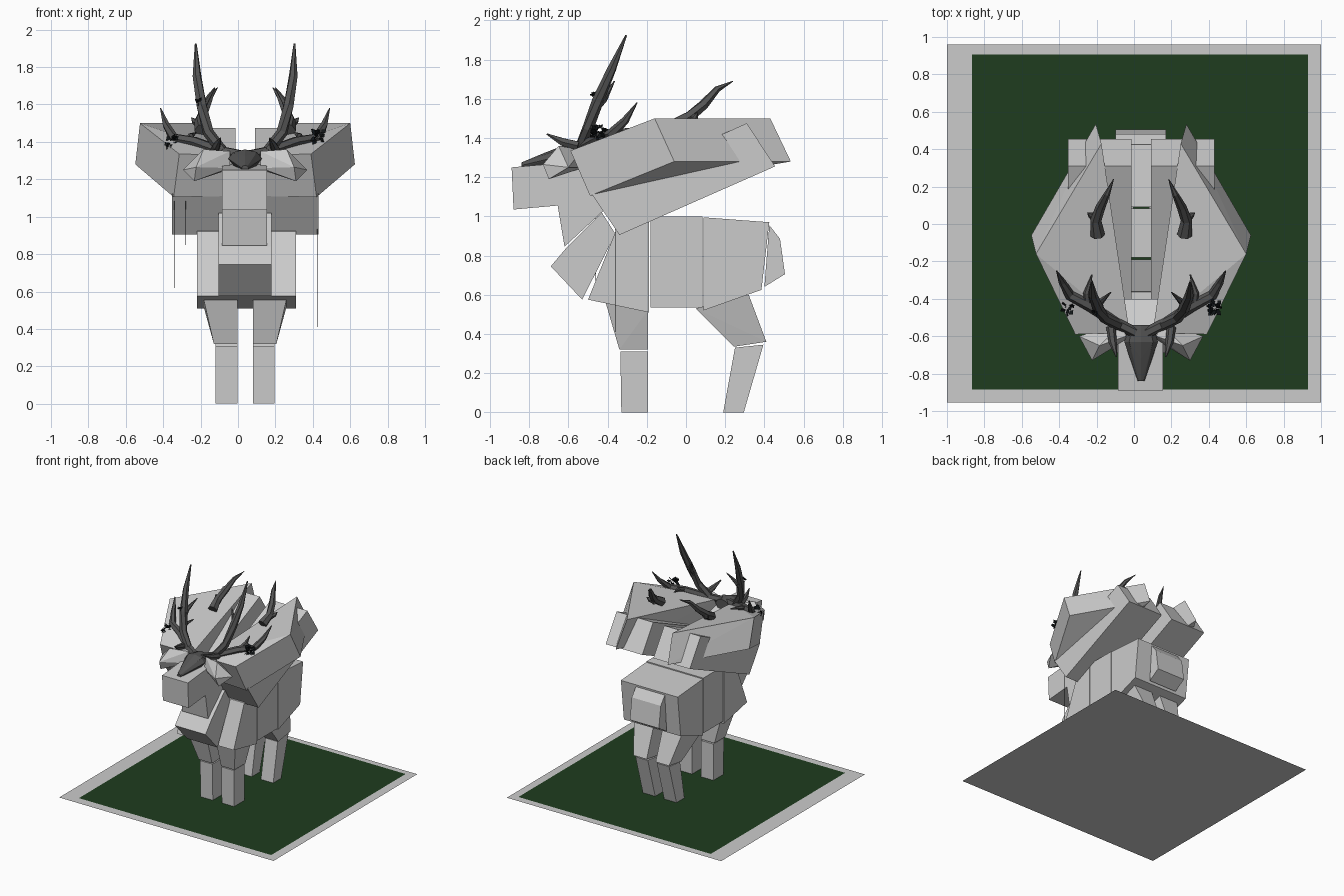
import bpy, bmesh, math, random
from mathutils import Vector

if "Cube" in bpy.data.objects:
    bpy.data.objects.remove(bpy.data.objects["Cube"])

CX = 0.038  # symmetry plane of the animal
random.seed(4)


def material(name, rgb):
    m = bpy.data.materials.new(name)
    m.diffuse_color = (*rgb, 1)
    m.use_nodes = True
    m.node_tree.nodes["Principled BSDF"].inputs["Base Color"].default_value = m.diffuse_color
    return m


GREEN = material("grass_green", (0.013, 0.045, 0.013))
BONE = material("dark_bone", (0.09, 0.09, 0.09))
BLACK = material("leaf_black", (0.006, 0.008, 0.009))


def finish(name, bm, mat=None, normals=True):
    if normals:
        bmesh.ops.recalc_face_normals(bm, faces=bm.faces)
    me = bpy.data.meshes.new(name)
    bm.to_mesh(me)
    bm.free()
    ob = bpy.data.objects.new(name, me)
    bpy.context.collection.objects.link(ob)
    if mat:
        me.materials.append(mat)
    return ob


def prism(name, poly, x0, x1, inset=0):
    """Side profile (y, z) extruded across x."""
    bm = bmesh.new()
    a = [bm.verts.new((x0, y, z)) for y, z in poly]
    b = [bm.verts.new((x1, y, z)) for y, z in poly]
    bm.faces.new(a)
    bm.faces.new(b)
    for i in range(len(poly)):
        j = (i + 1) % len(poly)
        bm.faces.new((a[i], a[j], b[j], b[i]))
    return finish(name, bm)


def hull(name, pts, mat=None):
    bm = bmesh.new()
    for p in pts:
        bm.verts.new(p)
    bmesh.ops.convex_hull(bm, input=bm.verts)
    bmesh.ops.dissolve_limit(bm, angle_limit=0.03, verts=bm.verts, edges=bm.edges)
    return finish(name, bm, mat)


def tube(name, path, radii, sides=6, mat=BONE):
    """Faceted tapering branch along a path."""
    bm = bmesh.new()
    pts = [Vector(p) for p in path]
    rings = []
    for i, p in enumerate(pts):
        d = pts[min(i + 1, len(pts) - 1)] - pts[max(i - 1, 0)]
        q = d.to_track_quat('Z', 'Y')
        rings.append([bm.verts.new(p + q @ Vector((radii[i] * math.cos(t), radii[i] * math.sin(t), 0)))
                      for t in [2 * math.pi * k / sides for k in range(sides)]])
    for r, s in zip(rings, rings[1:]):
        for k in range(sides):
            n = (k + 1) % sides
            bm.faces.new((r[k], r[n], s[n], s[k]))
    bm.faces.new(rings[0])
    bm.faces.new(rings[-1])
    return finish(name, bm, mat)


def side(pts, s):
    """Points given for the +x side, mirrored when s is -1."""
    return [p if s > 0 else (2 * CX - p[0], p[1], p[2]) for p in pts]


def sheet(name, x0, x1, y0, y1, z, mat=None):
    bm = bmesh.new()
    bm.faces.new([bm.verts.new(v) for v in ((x0, y0, z), (x1, y0, z), (x1, y1, z), (x0, y1, z))])
    finish(name, bm, mat, False)


# Base sheets
sheet("base_sheet", -1, 1, -0.955, 0.96, 0)
sheet("grass_sheet", -0.865, 0.93, -0.885, 0.905, 0.004, GREEN)

# Body blocks
prism("shoulder_block", [(-0.36, 0.92), (-0.19, 0.99), (-0.19, 0.51), (-0.50, 0.575)], -0.22, 0.31)
prism("middle_block", [(-0.18, 1.0), (0.083, 1.0), (0.083, 0.535), (-0.18, 0.535)], -0.22, 0.31)
prism("hind_block", [(0.09, 0.995), (0.425, 0.97), (0.385, 0.625), (0.09, 0.52)], -0.22, 0.31)
prism("tail", [(0.425, 0.955), (0.48, 0.885), (0.505, 0.705), (0.40, 0.64)], -0.10, 0.17)
prism("chest", [(-0.43, 1.02), (-0.36, 0.91), (-0.53, 0.575), (-0.69, 0.745), (-0.61, 0.84)], -0.105, 0.18)

# Head and neck
prism("head", [(-0.89, 1.25), (-0.88, 1.035), (-0.655, 1.055), (-0.62, 0.845),
               (-0.42, 1.03), (-0.40, 1.20), (-0.55, 1.28), (-0.72, 1.265)], -0.085, 0.155)

# Skull mask with eye sockets
rings = [(-0.84, 0.018, 1.26, 0.015), (-0.72, 0.05, 1.285, 0.04), (-0.63, 0.09, 1.31, 0.05), (-0.54, 0.065, 1.31, 0.045)]
hull("skull", [(CX + w * math.cos(t), y, z + h * math.sin(t)) for y, w, z, h in rings
               for t in [k * math.pi / 4 for k in range(8)]], BONE)

for s, tag in ((1, "right"), (-1, "left")):
    # Legs
    hull(tag + "_front_thigh", side([(x, y, z) for y, z, xo in
         [(-0.41, 0.56, 0.26), (-0.195, 0.52, 0.26), (-0.195, 0.32, 0.205), (-0.34, 0.32, 0.205)]
         for x in (0.08, xo)], s))
    hull(tag + "_front_shin", side([(x, y, z) for y, z in
         [(-0.335, 0.31), (-0.195, 0.31), (-0.195, 0), (-0.33, 0)] for x in (0.08, 0.195)], s))
    hull(tag + "_hind_thigh", side([(x, y, z) for y, z, xo in
         [(0.05, 0.53, 0.26), (0.32, 0.60, 0.26), (0.41, 0.36, 0.205), (0.245, 0.335, 0.205)]
         for x in (0.08, xo)], s))
    hull(tag + "_hind_shin", side([(x, y, z) for y, z in
         [(0.25, 0.33), (0.395, 0.345), (0.295, 0), (0.19, 0)] for x in (0.08, 0.195)], s))

    # Wing shells: long tilted slab and wide upper slab
    hull(tag + "_lower_wing", side([(x, y, z) for y, z in
         [(-0.34, 0.905), (0.455, 1.255), (0.31, 1.475), (-0.485, 1.12)] for x in (0.09, 0.43)], s))
    hull(tag + "_upper_wing", side([(0.60, -0.16, 1.5), (0.625, -0.06, 1.28), (0.42, -0.49, 1.105),
                                    (0.39, -0.59, 1.335), (0.25, 0.43, 1.5), (0.28, 0.535, 1.28),
                                    (0.10, -0.58, 1.33), (0.14, -0.48, 1.11)], s))
    # Ears
    hull(tag + "_ear", side([(0.12, -0.62, 1.26), (0.12, -0.60, 1.35), (0.13, -0.52, 1.25), (0.14, -0.53, 1.34),
                             (0.30, -0.73, 1.265), (0.31, -0.70, 1.19), (0.37, -0.60, 1.25), (0.26, -0.65, 1.36)], s))

    # Antlers
    tube(tag + "_antler_beam", side([(0.07, -0.58, 1.33), (0.17, -0.53, 1.35), (0.31, -0.44, 1.40),
                                     (0.42, -0.38, 1.42), (0.46, -0.31, 1.49), (0.49, -0.25, 1.58)], s),
         [0.03, 0.03, 0.03, 0.028, 0.02, 0.003])
    tube(tag + "_antler_tall", side([(0.16, -0.54, 1.35), (0.235, -0.50, 1.45), (0.27, -0.45, 1.59),
                                     (0.295, -0.38, 1.75), (0.302, -0.305, 1.925)], s),
         [0.03, 0.03, 0.03, 0.024, 0.005])
    tube(tag + "_antler_inner_tine", side([(0.255, -0.47, 1.54), (0.26, -0.42, 1.60), (0.20, -0.365, 1.69)], s),
         [0.022, 0.02, 0.003])
    tube(tag + "_antler_brow_tine", side([(0.20, -0.55, 1.36), (0.19, -0.63, 1.38), (0.17, -0.71, 1.42)], s),
         [0.025, 0.022, 0.004])
    tube(tag + "_antler_side_tine", side([(0.32, -0.44, 1.40), (0.33, -0.37, 1.43), (0.30, -0.27, 1.45)], s),
         [0.022, 0.018, 0.003])

    # Curved horns on the back
    tube(tag + "_back_horn", side([(0.27, -0.06, 1.46), (0.28, 0.02, 1.51), (0.255, 0.09, 1.57),
                                   (0.22, 0.16, 1.65), (0.185, 0.24, 1.69)], s),
         [0.04, 0.03, 0.026, 0.017, 0.002])
    tube(tag + "_back_horn_barb", side([(0.275, 0.02, 1.49), (0.31, 0.05, 1.51), (0.325, 0.06, 1.53)], s),
         [0.025, 0.016, 0.002])


# Leaf clusters caught on the antlers
def leaves(name, c, r, n):
    bm = bmesh.new()
    for _ in range(n):
        d = Vector([random.uniform(-1, 1) for _ in range(3)]).normalized()
        e = d.orthogonal().normalized()
        p = Vector(c) + d * r * random.uniform(0.1, 0.5)
        bm.faces.new([bm.verts.new(v) for v in
                      (p, p + d * r * 0.25 + e * r * 0.3, p + d * r * 0.6, p + d * r * 0.25 - e * r * 0.3)])
    finish(name, bm, BLACK, False)


leaves("right_leaves", (0.43, -0.45, 1.43), 0.055, 26)
leaves("left_leaves", (-0.36, -0.45, 1.40), 0.055, 16)
leaves("upper_leaves", (-0.21, -0.47, 1.61), 0.03, 14)

# Thin hanging threads
for i, (x, z0, z1) in enumerate([(0.425, 0.41, 1.40), (-0.34, 0.62, 1.38), (-0.28, 0.85, 1.38)]):
    y = (-0.36, -0.46, -0.46)[i]
    tube("hanging_thread_%d" % (i + 1), [(x, y, z0), (x, y, z1)], [0.0015, 0.0015], 3, BLACK)
